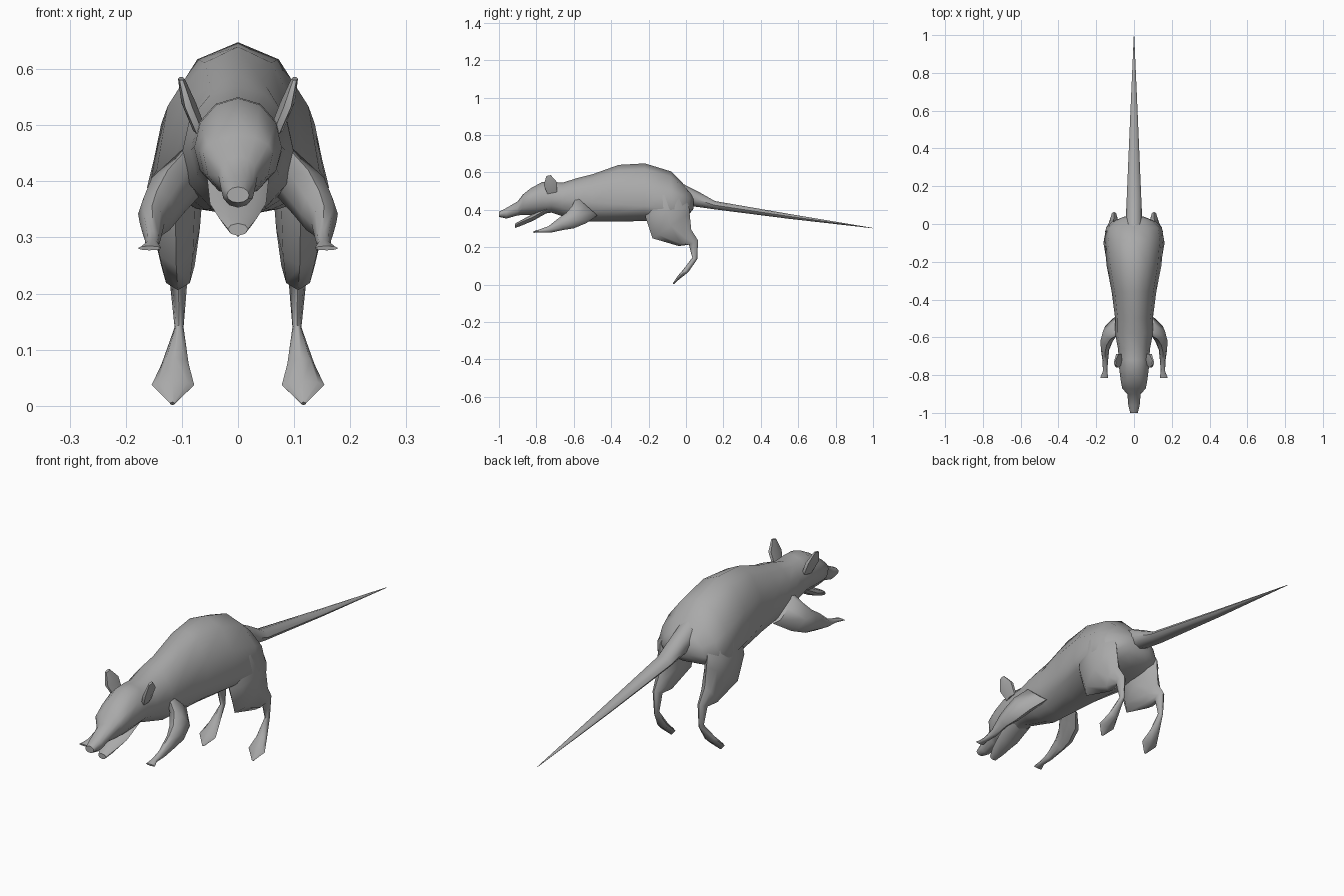
import bpy, bmesh, math
from mathutils import Vector

if "Cube" in bpy.data.objects:
    bpy.data.objects.remove(bpy.data.objects["Cube"])

fur = bpy.data.materials.new("grey_fur")
fur.diffuse_color = (0.4, 0.4, 0.4, 1)
fur.use_nodes = True
fur.node_tree.nodes["Principled BSDF"].inputs["Base Color"].default_value = fur.diffuse_color


def skin(name, rings, mirror=False):
    """Bridge a list of point rings, cap both ends and shade smooth."""
    bm = bmesh.new()
    loops = [[bm.verts.new(p) for p in ring] for ring in rings]
    n = len(loops[0])
    for a, b in zip(loops, loops[1:]):
        for i in range(n):
            j = (i + 1) % n
            bm.faces.new((a[i], a[j], b[j], b[i]))
    bm.faces.new(loops[0])
    bm.faces.new(loops[-1])
    bmesh.ops.recalc_face_normals(bm, faces=bm.faces)
    mesh = bpy.data.meshes.new(name)
    bm.to_mesh(mesh)
    bm.free()
    mesh.materials.append(fur)
    obj = bpy.data.objects.new(name, mesh)
    bpy.context.collection.objects.link(obj)
    if mirror:
        obj.modifiers.new("mirror", 'MIRROR')
    bpy.ops.object.select_all(action='DESELECT')
    obj.select_set(True)
    bpy.context.view_layer.objects.active = obj
    bpy.ops.object.shade_smooth_by_angle(angle=math.radians(50))
    return obj


def trunk(name, stations, sides=12):
    """Upright egg sections: y, top, height of widest point, bottom, half width."""
    rings = []
    for y, top, mid, low, w in stations:
        ring = []
        for i in range(sides):
            a = math.tau * i / sides
            c = math.cos(a)
            ring.append((w * math.sin(a), y, mid + c * ((top - mid) if c > 0 else (mid - low))))
        rings.append(ring)
    return skin(name, rings)


def limb(name, stations, sides=8, mirror=True):
    """Sections square to a path: x, y, z, sideways radius, other radius."""
    pts = [Vector(s[:3]) for s in stations]
    rings = []
    for i, s in enumerate(stations):
        t = pts[min(i + 1, len(pts) - 1)] - pts[max(i - 1, 0)]
        t.x = 0
        up = t.normalized().cross(Vector((1, 0, 0)))
        rings.append([pts[i] + Vector((s[3] * math.cos(a), 0, 0)) + up * s[4] * math.sin(a)
                      for a in (math.tau * k / sides for k in range(sides))])
    return skin(name, rings, mirror)


# Rump, back, neck, skull and snout
trunk("body_and_head", [
    (.04, .475, .44, .405, .05), (.02, .50, .42, .38, .10), (-.02, .545, .41, .36, .145),
    (-.08, .605, .40, .345, .158), (-.22, .648, .42, .34, .145), (-.36, .64, .43, .337, .118),
    (-.50, .59, .44, .337, .10), (-.58, .57, .45, .34, .10), (-.66, .545, .455, .365, .085),
    (-.72, .55, .46, .385, .08), (-.77, .548, .46, .377, .078), (-.83, .515, .455, .372, .07),
    (-.872, .482, .45, .372, .062), (-.90, .445, .41, .37, .035), (-.96, .41, .385, .353, .03),
    (-1.0, .39, .375, .362, .02)])

# Open lower jaw
trunk("lower_jaw", [
    (-.74, .42, .405, .385, .055), (-.82, .378, .36, .34, .05),
    (-.88, .345, .335, .315, .034), (-.915, .325, .315, .303, .018)], 8)

# Long tapering tail
limb("tail", [
    (0, -.03, .49, .045, .05), (0, .06, .455, .042, .04), (0, .15, .425, .038, .022),
    (0, .55, .365, .021, .013), (0, 1.0, .302, .001, .001)], mirror=False)

# Thigh, shin and long hind foot
limb("hind_leg", [
    (.09, -.12, .48, .05, .10), (.112, -.10, .39, .05, .12), (.11, -.08, .315, .042, .12),
    (.107, -.005, .25, .03, .055), (.106, .04, .225, .016, .027), (.105, .047, .14, .008, .014),
    (.112, .0, .075, .024, .015), (.116, -.04, .037, .038, .009), (.117, -.068, .004, .004, .004)])

# Shoulder, forearm and hand
limb("front_leg", [
    (.08, -.53, .42, .03, .075), (.125, -.57, .375, .04, .06), (.145, -.62, .342, .033, .046),
    (.153, -.665, .325, .022, .035), (.152, -.73, .295, .014, .018),
    (.153, -.78, .287, .012, .009), (.158, -.815, .281, .021, .004)])

# Ears
limb("ear", [
    (.068, -.715, .49, .012, .03), (.088, -.725, .54, .013, .042), (.101, -.735, .583, .006, .014)], 6)
